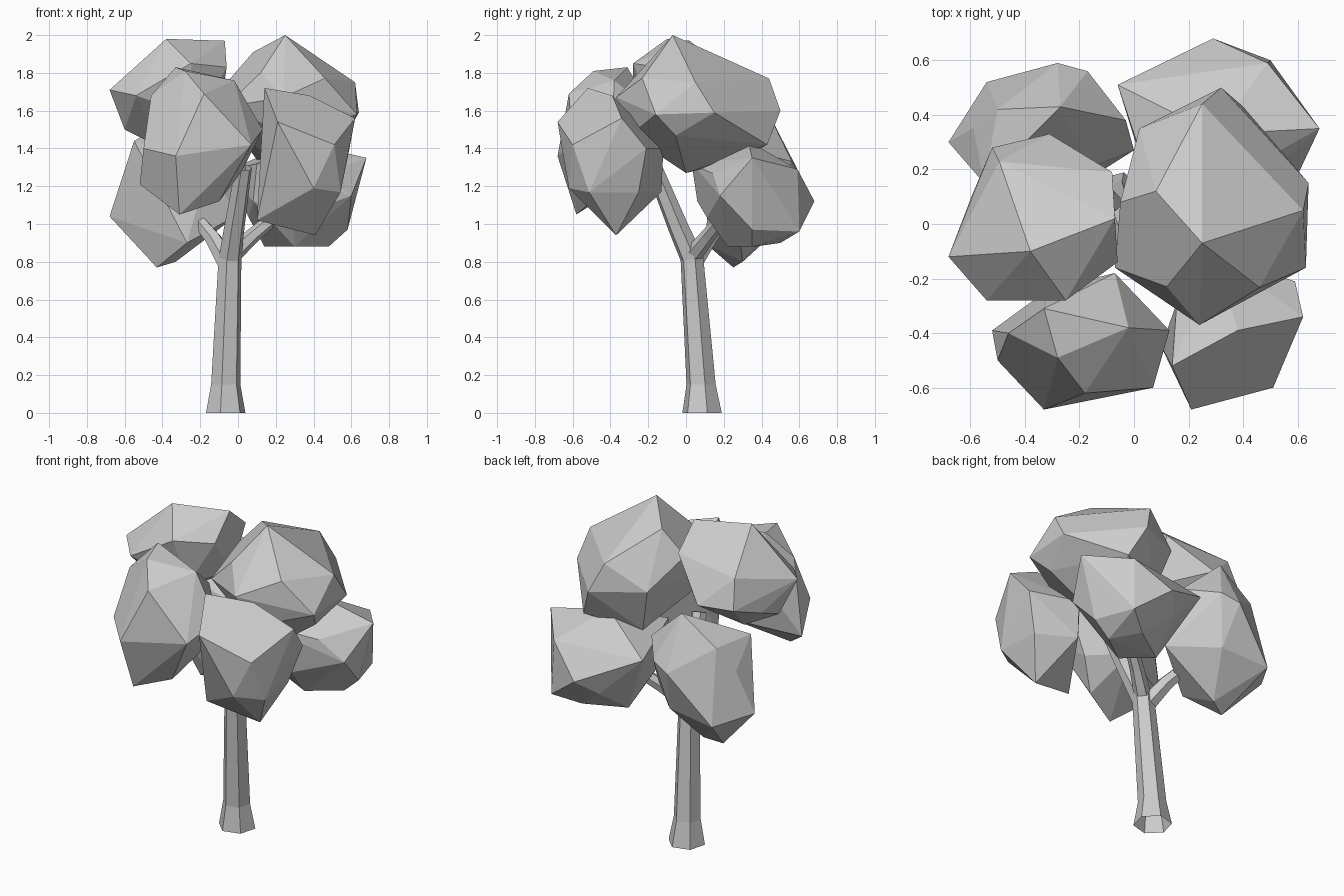
import bpy, bmesh, math
from mathutils import Vector, Matrix

grey = bpy.data.materials.new("plain grey")
grey.diffuse_color = (0.6, 0.6, 0.6, 1)


def finish(name, bm):
    bmesh.ops.recalc_face_normals(bm, faces=bm.faces)
    mesh = bpy.data.meshes.new(name)
    bm.to_mesh(mesh)
    bm.free()
    mesh.materials.append(grey)
    obj = bpy.data.objects.new(name, mesh)
    bpy.context.collection.objects.link(obj)


def clump(name, centre, radii, turn, corners):
    """Faceted leaf mass: a low-poly ellipsoid pulled out to a few corners."""
    corners = [Vector(c) for c in corners]
    ball = bmesh.new()
    bmesh.ops.create_icosphere(ball, subdivisions=1, radius=1,
                               matrix=Matrix.Rotation(turn, 4, 'Z'))
    fill = [Vector([c + a * b for c, a, b in zip(centre, v.co, radii)]) for v in ball.verts]
    ball.free()
    bm = bmesh.new()
    for p in corners + [f for f in fill if all((f - c).length > 0.16 for c in corners)]:
        bm.verts.new(p)
    hull = bmesh.ops.convex_hull(bm, input=bm.verts)
    inner = [g for g in hull["geom_interior"] if isinstance(g, bmesh.types.BMVert)]
    bmesh.ops.delete(bm, geom=inner, context='VERTS')
    bmesh.ops.dissolve_limit(bm, angle_limit=math.radians(6), verts=bm.verts, edges=bm.edges)
    finish(name, bm)


def limb(name, rings, sides=6):
    """Open tapered limb through (x, y, z, radius) rings; level rings when upright."""
    bm = bmesh.new()
    axis = Vector(rings[-1][:3]) - Vector(rings[0][:3])
    tilt = Vector((0, 0, 1)).rotation_difference(axis) if axis.z < 0.7 else None
    loops = []
    for x, y, z, r in rings:
        loop = []
        for i in range(sides):
            a = math.tau * i / sides + math.radians(15)
            p = Vector((r * math.cos(a), r * math.sin(a), 0))
            if tilt:
                p.rotate(tilt)
            loop.append(bm.verts.new(p + Vector((x, y, z))))
        loops.append(loop)
    for lo, hi in zip(loops, loops[1:]):
        for i in range(sides):
            j = (i + 1) % sides
            bm.faces.new((lo[i], lo[j], hi[j], hi[i]))
    finish(name, bm)


# Trunk with flared foot, and three branches
limb("trunk", [(-.065, .085, 0, .108), (-.065, .08, .15, .08), (-.042, .03, .84, .062)])
limb("front_branch", [(-.042, .03, .82, .062), (-.02, -.04, .98, .056), (.03, -.17, 1.3, .045)])
limb("right_branch", [(-.03, .04, .84, .05), (.08, .12, .94, .04), (.2, .2, 1.04, .036)])
limb("left_branch", [(-.06, .04, .8, .055), (-.13, .12, .92, .045), (-.22, .2, 1.03, .036)])

# Upper leaf masses
clump("crown_right", (.29, .06, 1.62), (.33, .4, .34), 0.3, [
    (.25, -.07, 2.0), (.25, .44, 1.77), (.32, .5, 1.6), (.64, .15, 1.59),
    (.62, .05, 1.75), (.63, -.16, 1.58), (.24, -.37, 1.67), (.12, -.23, 1.8),
    (-.05, .08, 1.76), (.08, .12, 1.91), (.3, 0, 1.27), (-.07, -.16, 1.62),
    (.02, .35, 1.62), (.4, .43, 1.42), (.1, .28, 1.34)])
clump("crown_left", (-.35, .02, 1.68), (.29, .28, .26), 0.9, [
    (-.38, -.1, 1.98), (-.07, .02, 1.97), (-.08, .19, 1.83), (-.68, -.12, 1.71),
    (-.06, -.14, 1.83), (-.25, -.28, 1.85), (-.54, -.28, 1.68), (-.52, .28, 1.62),
    (-.31, .33, 1.62), (-.6, -.05, 1.5), (-.4, 0, 1.4)])

# Back leaf masses
clump("back_right", (.32, .36, 1.15), (.3, .28, .26), 0.2, [
    (.29, .68, 1.12), (.49, .59, 1.29), (.68, .35, 1.35), (-.06, .51, 1.28),
    (.5, .6, .96), (.58, .35, .97), (.48, .35, .88), (.14, .36, .88), (.36, .5, .9),
    (.3, .22, .88), (.3, .33, 1.44), (.1, .03, 1.32), (.08, .06, 1.12),
    (.6, .18, 1.15), (.03, .3, 1.2)])
clump("back_left", (-.34, .33, 1.16), (.28, .2, .3), 0.5, [
    (-.43, .25, .77), (-.33, .3, .8), (-.68, .3, 1.04), (-.54, .52, 1.0),
    (-.28, .59, 1.29), (-.17, .56, 1.33), (-.27, .43, 1.6), (-.03, .38, 1.38),
    (-.27, .1, .9), (0, .27, 1.05), (-.55, .15, 1.44), (-.5, .42, 1.44)])

# Front leaf masses
clump("front_left", (-.22, -.42, 1.44), (.27, .22, .36), 0.7, [
    (-.28, -.49, 1.81), (-.33, -.31, 1.83), (-.02, -.38, 1.76), (-.33, -.68, 1.36),
    (.07, -.6, 1.42), (.13, -.39, 1.5), (-.46, -.4, 1.68), (-.52, -.39, 1.21),
    (-.5, -.5, 1.4), (-.31, -.58, 1.05), (-.1, -.5, 1.12), (-.18, -.62, 1.69),
    (-.07, -.18, 1.6)])
clump("front_right", (.35, -.4, 1.32), (.25, .25, .34), 0.1, [
    (.14, -.52, 1.72), (.21, -.68, 1.54), (.38, -.39, 1.68), (.62, -.34, 1.56),
    (.59, -.21, 1.4), (.51, -.6, 1.42), (.41, -.37, .94), (.1, -.45, 1.02),
    (.4, -.62, 1.19), (.3, -.13, 1.17), (.3, -.12, 1.4)])
